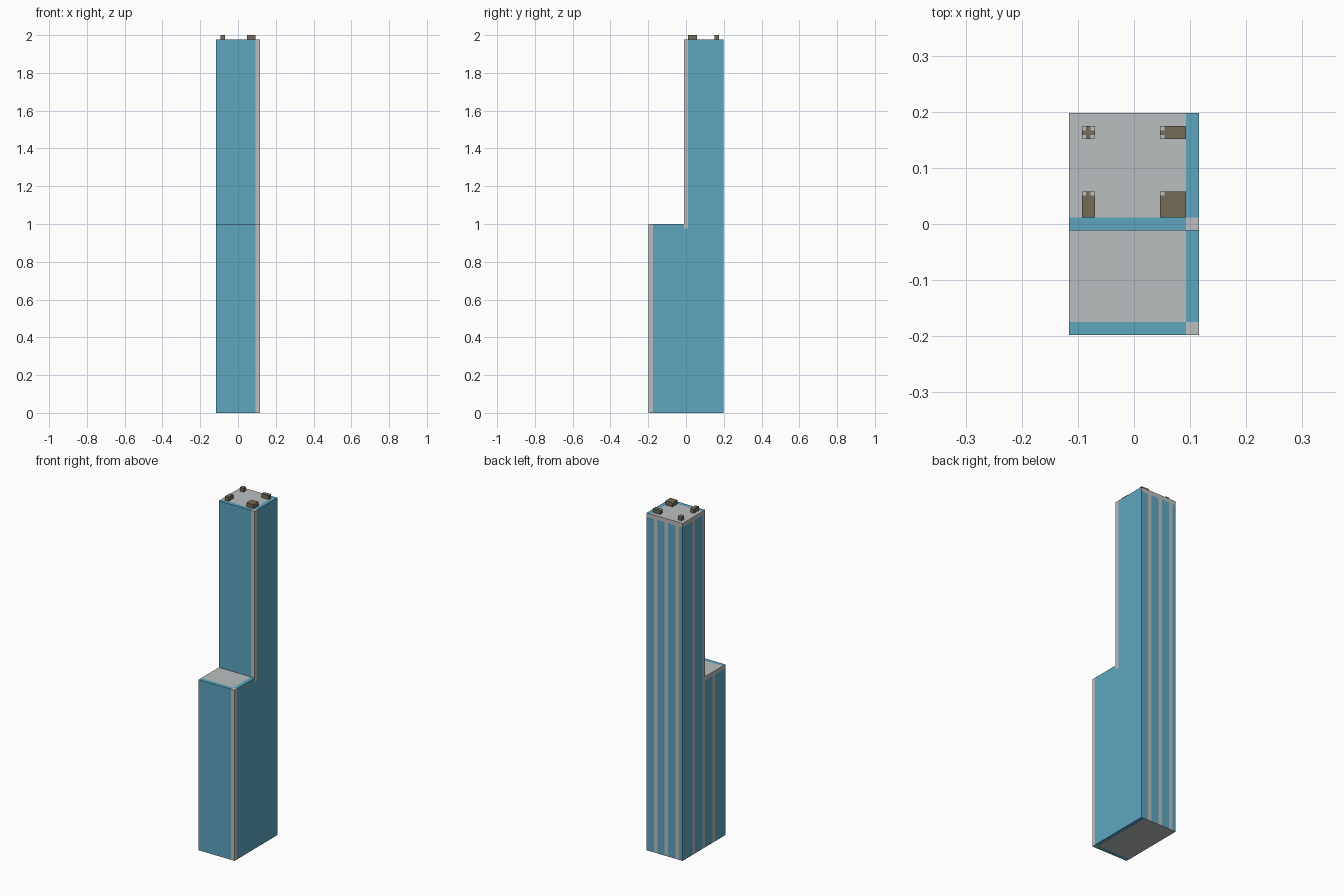
import bpy, bmesh
from mathutils import Vector

V = 2 / 86                      # one block of the building grid
HX, HY = 5, 8.5                 # half width and half depth, in blocks
STEP_Y, STEP_Z, ROOF_Z = -0.5, 43, 85

if "Cube" in bpy.data.objects:
    bpy.data.objects.remove(bpy.data.objects["Cube"], do_unlink=True)


def material(name, color):
    m = bpy.data.materials.new(name)
    m.use_nodes = True
    m.diffuse_color = (*color, 1)
    bsdf = next(n for n in m.node_tree.nodes if n.type == "BSDF_PRINCIPLED")
    bsdf.inputs["Base Color"].default_value = (*color, 1)
    return m


MATS = [material("blue glass", (0.112, 0.381, 0.527)),
        material("light concrete", (0.497, 0.521, 0.521)),
        material("brown metal", (0.178, 0.147, 0.095))]
GLASS, CONCRETE, METAL = range(3)


def cut(bm, axis, values):
    """Slice the mesh with planes across one axis."""
    normal = Vector([float(i == axis) for i in range(3)])
    for value in values:
        bmesh.ops.bisect_plane(bm, geom=bm.verts[:] + bm.edges[:] + bm.faces[:],
                               plane_co=normal * value, plane_no=normal, dist=1e-4)


def finish(bm, name, rule):
    """Colour the faces by rule, scale from blocks to units and link."""
    bmesh.ops.recalc_face_normals(bm, faces=bm.faces[:])
    bm.normal_update()
    for f in bm.faces:
        f.material_index = rule(f.calc_center_median(), f.normal)
    bmesh.ops.scale(bm, vec=(V, V, V), verts=bm.verts[:])
    mesh = bpy.data.meshes.new(name)
    bm.to_mesh(mesh)
    bm.free()
    for m in MATS:
        mesh.materials.append(m)
    bpy.context.collection.objects.link(bpy.data.objects.new(name, mesh))


BACK_STRIPES = (-4, -1, 2)
SIDE_STRIPES = (-4.5, -0.5, 3.5)


def in_stripe(value, starts):
    return any(s < value < s + 1 for s in starts)


def tower_rule(c, n):
    tall = c.z > STEP_Z
    front = STEP_Y if tall else -HY
    east_rim = c.x > HX - 1
    if n.y < -0.5:                                   # front
        return CONCRETE if east_rim else GLASS
    if n.x > 0.5:                                    # plain side
        if c.z > STEP_Z - 1:
            front_edge = STEP_Y < c.y < STEP_Y + 1 or c.y < 1 - HY
        else:
            front_edge = c.y < 1 - HY
        return CONCRETE if front_edge else GLASS
    if abs(n.z) > 0.5:                               # roof, terrace, underside
        edge = STEP_Y if c.z > ROOF_Z - 1 else -HY
        front_rim = c.y < edge + 1
        return GLASS if east_rim != front_rim else CONCRETE
    band = c.z > ROOF_Z - 1                          # striped back and side
    if n.y > 0.5:
        return CONCRETE if band or in_stripe(c.x, BACK_STRIPES) else GLASS
    band = band or (c.y < STEP_Y and c.z > STEP_Z - 1)
    return CONCRETE if band or in_stripe(c.y, SIDE_STRIPES) else GLASS


# Stepped tower: L-shaped side profile extruded across the width
bm = bmesh.new()
profile = [(-HY, 0), (HY, 0), (HY, ROOF_Z), (STEP_Y, ROOF_Z),
           (STEP_Y, STEP_Z), (-HY, STEP_Z)]
face = bm.faces.new([bm.verts.new((-HX, y, z)) for y, z in profile])
new = bmesh.ops.extrude_face_region(bm, geom=[face])["geom"]
bmesh.ops.translate(bm, vec=(2 * HX, 0, 0),
                    verts=[g for g in new if isinstance(g, bmesh.types.BMVert)])
cut(bm, 2, (STEP_Z, STEP_Z - 1, ROOF_Z - 1))
cut(bm, 1, [STEP_Y, 1 - HY] + [s + d for s in SIDE_STRIPES for d in (0, 1)])
cut(bm, 0, [HX - 1] + [s + d for s in BACK_STRIPES for d in (0, 1)])
finish(bm, "stepped_tower", tower_rule)


def roof_unit(name, x, y, w, d):
    """Rooftop unit whose outer corners have small pale caps."""
    t = 1 / 3
    bm = bmesh.new()
    bmesh.ops.create_cube(bm, size=1)
    bmesh.ops.scale(bm, vec=(w, d, 1), verts=bm.verts[:])
    bmesh.ops.translate(bm, vec=(x + w / 2, y + d / 2, ROOF_Z + 0.5), verts=bm.verts[:])
    cut(bm, 0, (x + t, x + w - t))
    cut(bm, 1, (y + t, y + d - t))

    def rule(c, n):
        x_end = c.x < x + t or (w == 1 and c.x > x + w - t)
        y_end = c.y > y + d - t or (d == 1 and c.y < y + t)
        return CONCRETE if n.z > 0.5 and x_end and y_end else METAL
    finish(bm, name, rule)


# Four rooftop units
for side, x, w in (("right", -4, 1), ("left", 2, 2)):
    for end, y, d in (("front", 0.5, 2), ("back", 6.5, 1)):
        roof_unit(f"roof_unit_{end}_{side}", x, y, w, d)
